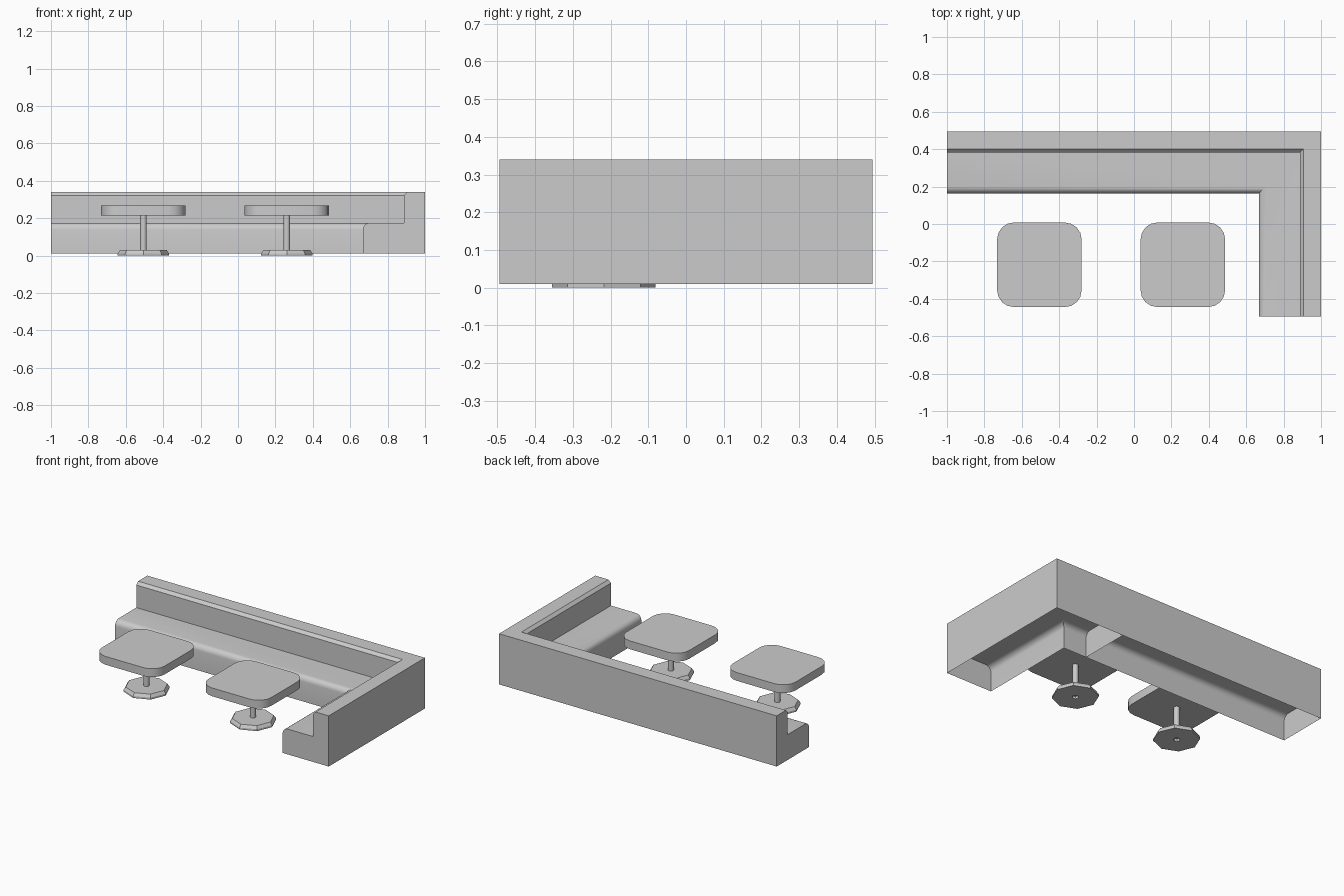
import bpy, bmesh, math

if "Cube" in bpy.data.objects:
    bpy.data.objects.remove(bpy.data.objects["Cube"])

grey = bpy.data.materials.new("plain grey")
grey.use_nodes = True
colour = (0.6, 0.6, 0.6, 1)
grey.diffuse_color = colour
grey.node_tree.nodes["Principled BSDF"].inputs["Base Color"].default_value = colour


def finish(name, bm, angle, closed=True):
    if closed:
        bmesh.ops.recalc_face_normals(bm, faces=bm.faces)
    mesh = bpy.data.meshes.new(name)
    bm.to_mesh(mesh)
    bm.free()
    mesh.materials.append(grey)
    obj = bpy.data.objects.new(name, mesh)
    bpy.context.collection.objects.link(obj)
    bpy.ops.object.select_all(action='DESELECT')
    obj.select_set(True)
    bpy.context.view_layer.objects.active = obj
    bpy.ops.object.shade_smooth_by_angle(angle=math.radians(angle))
    return obj


def bridge(bm, a, b, wrap=True):
    n = len(a)
    for i in range(n if wrap else n - 1):
        j = (i + 1) % n
        bm.faces.new((a[i], a[j], b[j], b[i]))


def arc(cx, cy, r, start, end, steps):
    return [(cx + r * math.cos(math.radians(start + (end - start) * i / steps)),
             cy + r * math.sin(math.radians(start + (end - start) * i / steps)))
            for i in range(steps + 1)]


# Bench cross-section: distance in from the outer wall, height
BACK, FLOOR = 0.495, 0.01
profile = [(0, FLOOR), (0, 0.34), (0.095, 0.34), (0.113, 0.322), (0.113, 0.175)]
profile += arc(0.295, 0.138, 0.037, 90, 0, 5)
profile += [(0.332, FLOOR)]

# L-shaped bench, mitred at the corner and open underneath
bm = bmesh.new()
stations = [
    [bm.verts.new((-1, BACK - d, z)) for d, z in profile],
    [bm.verts.new((1 - d, BACK - d, z)) for d, z in profile],
    [bm.verts.new((1 - d, -BACK, z)) for d, z in profile],
]
for a, b in zip(stations, stations[1:]):
    bridge(bm, a, b, wrap=False)
bm.faces.new(stations[0])
bm.faces.new(stations[-1])
finish("corner_bench", bm, 30)

# Inner panel where the straight run meets the corner section
bm = bmesh.new()
bm.faces.new([bm.verts.new((0.5, BACK - d * 0.998 - 0.0003, z - 0.0005)) for d, z in profile])
finish("bench_inner_panel", bm, 30, closed=False)


def stool(side, x, y):
    # Rounded square seat
    bm = bmesh.new()
    half, r = 0.226, 0.09
    k = half - r
    outline = []
    for i, (sx, sy) in enumerate([(1, 1), (-1, 1), (-1, -1), (1, -1)]):
        outline += arc(sx * k, sy * k, r, 90 * i, 90 * i + 90, 4)
    rings = [[bm.verts.new((x + u, y + v, z)) for u, v in outline] for z in (0.214, 0.268)]
    bridge(bm, *rings)
    for ring in rings:
        bm.faces.new(ring)
    finish(side + "_stool_seat", bm, 30)

    # Eight-sided foot with a hole for the post
    bm = bmesh.new()
    foot = [(0.02, 0), (0.137, 0), (0.137, 0.012), (0.125, 0.03), (0.018, 0.03)]
    rings = [[bm.verts.new((x + u, y + v, z)) for u, v in arc(0, 0, rad, 0, 315, 7)]
             for rad, z in foot]
    for a, b in zip(rings, rings[1:] + rings[:1]):
        bridge(bm, a, b)
    finish(side + "_stool_foot", bm, 30)

    # Post
    bm = bmesh.new()
    rings = [[bm.verts.new((x + u, y + v, z)) for u, v in arc(0, 0, 0.018, 0, 315, 7)]
             for z in (0.015, 0.216)]
    bridge(bm, *rings)
    for ring in rings:
        bm.faces.new(ring)
    finish(side + "_stool_post", bm, 50)


stool("right", -0.506, -0.218)
stool("left", 0.261, -0.218)
